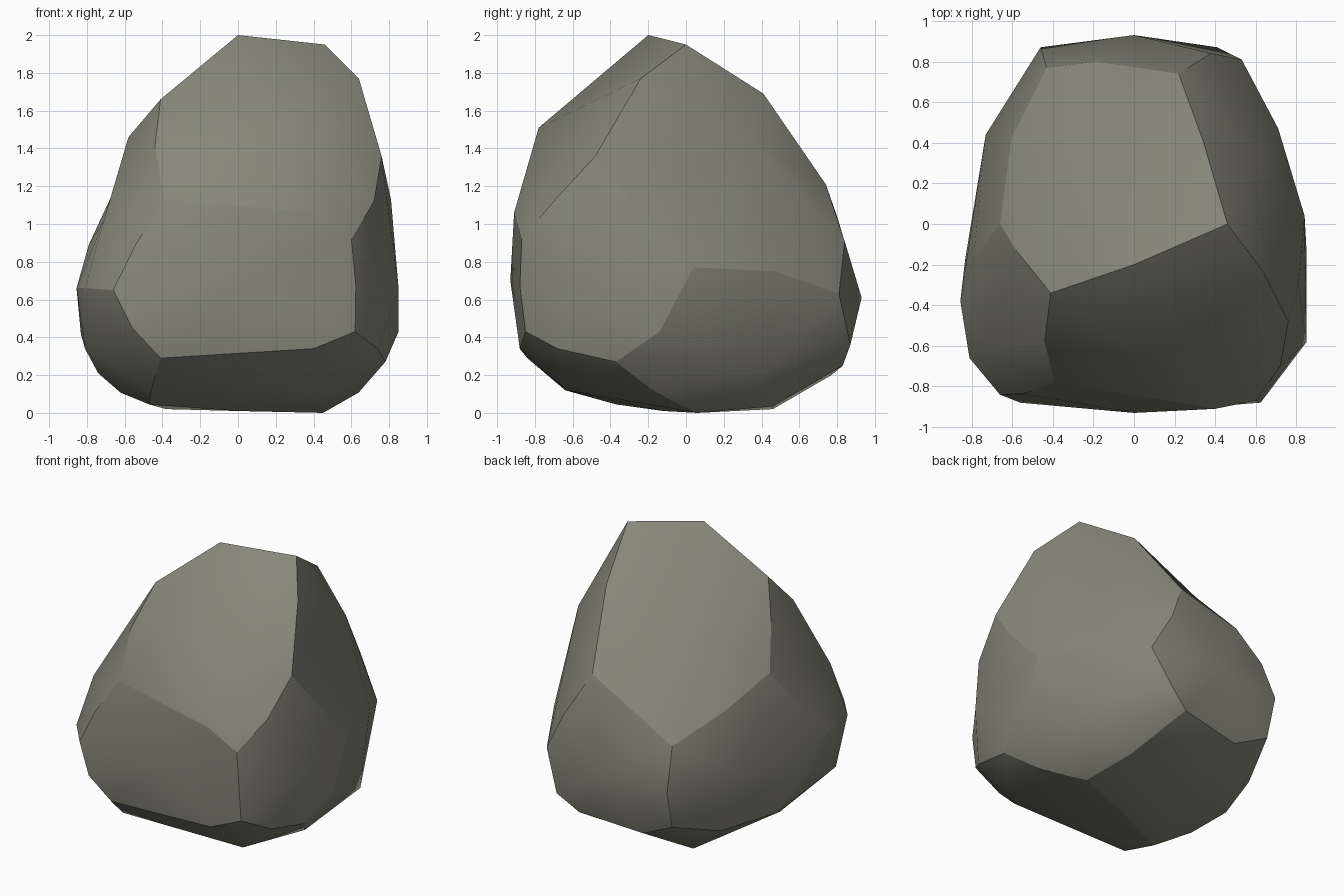
import bpy
import bmesh
from mathutils import Vector

default_cube = bpy.data.objects.get("Cube")
if default_cube:
    bpy.data.objects.remove(default_cube, do_unlink=True)

# Corners where three facets of the boulder meet
corners = {
    "C": (-.41, -.34, 1.66), "B": (.46, 0, 1.95), "E": (.76, -.48, 1.36),
    "H": (.6, -.87, .92), "G": (-.39, -.78, 1.13), "M": (-.66, -.84, .65),
    "L": (-.41, -.84, .29), "J": (.62, -.85, .43), "Q": (.78, -.37, .27),
    "P": (.84, .04, .77), "R": (.53, .81, .63), "S": (.22, .74, 1.21),
    "T": (-.43, .77, .88), "U": (-.66, 0, 1.17), "V": (-.855, -.38, .66),
    "W": (.26, .83, .25), "X": (.45, .06, 0), "Y": (-.47, -.37, .045),
    "Z": (-.45, .8, .32), "K": (-.74, .04, .21),
}

# Twelve five-sided facets, each a loop of corners
facets = {
    "front_top": "CBEHG", "front": "GHJLM", "right_front": "EPQJH",
    "right_upper": "BSRPE", "right_low": "PRWXQ",
    "back_top": "CUTSB", "back": "STZWR", "left_front": "CGMVU",
    "left_back": "UVKZT", "left_low": "MLYKV", "underside": "WZKYX",
    "front_under": "XYLJQ",
}

# Irregular bulges: facet middles and ridge middles that break the even swelling
facet_middle = {
    "front_top": (.22, -.78, 1.51), "front": (0, -.93, .7), "back": (0, .93, .61),
    "right_front": (.85, -.58, .66), "right_upper": (.61, .34, 1.44),
    "right_low": (.69, .39, .21), "left_front": (-.71, -.61, 1.02),
    "left_back": (-.73, .44, .63), "left_low": (-.81, -.53, .34),
    "underside": (-.38, .46, .02), "front_under": (.48, -.63, .12),
}
ridge_middle = {
    "BC": (0, -.2, 2), "BE": (.64, -.24, 1.77), "EP": (.81, -.3, 1.13),
    "EH": (.72, -.7, 1.12), "GH": (.4, -.91, 1.06), "JL": (.4, -.88, .34),
    "LM": (-.56, -.88, .45), "MV": (-.81, -.66, .66), "CG": (-.44, -.58, 1.41),
    "CU": (-.58, -.13, 1.46), "UV": (-.79, -.17, .89), "JQ": (.74, -.68, .34),
    "PQ": (.85, -.14, .43), "PR": (.71, .47, .75), "RS": (.38, .84, .91),
    "RW": (.41, .87, .36), "ST": (-.19, .8, 1.04), "BS": (.34, .41, 1.69),
    "TZ": (-.46, .87, .59), "WZ": (-.2, .77, .2), "XY": (0, -.12, .01),
    "WX": (.41, .46, .035), "LY": (-.46, -.64, .12), "KZ": (-.59, .45, .2),
}

EDGE_SWELL = 0.1
FACE_SWELL = 0.15
CORE = Vector((0, 0, .85))

bm = bmesh.new()
corner_verts = {name: bm.verts.new(co) for name, co in corners.items()}
edge_verts = {}


def ridge_vert(a, b):
    """Shared vertex halfway along a ridge, pushed out from the core."""
    key = "".join(sorted(a + b))
    if key not in edge_verts:
        start, end = Vector(corners[a]), Vector(corners[b])
        middle = (start + end) / 2
        swell = EDGE_SWELL * (end - start).length_squared
        middle += (middle - CORE).normalized() * swell
        edge_verts[key] = bm.verts.new(ridge_middle.get(key, middle))
    return edge_verts[key]


def facet_center(name, loop):
    """Middle of a facet, raised along its normal in proportion to its area."""
    if name in facet_middle:
        return Vector(facet_middle[name])
    points = [Vector(corners[c]) for c in loop]
    mean = sum(points, Vector()) / len(points)
    area = Vector()
    for p, q in zip(points, points[1:] + points[:1]):
        area += (p - mean).cross(q - mean) / 2
    if area.dot(mean - CORE) < 0:
        area.negate()
    return mean + area * FACE_SWELL


# Fill every facet with a fan of quads round its middle
for name, loop in facets.items():
    center = bm.verts.new(facet_center(name, loop))
    for i, corner in enumerate(loop):
        before = ridge_vert(loop[i - 1], corner)
        after = ridge_vert(corner, loop[(i + 1) % len(loop)])
        face = bm.faces.new((center, before, corner_verts[corner], after))
        face.smooth = True

bmesh.ops.recalc_face_normals(bm, faces=bm.faces)

# Keep the ridges between facets sharp, the facets themselves smooth
ridge_ends = set(corner_verts.values())
for edge in bm.edges:
    edge.smooth = not ridge_ends.intersection(edge.verts)

# Stone material
stone = bpy.data.materials.new("grey_green_stone")
stone.use_nodes = True
stone_color = (.24, .24, .19, 1)
stone.diffuse_color = stone_color
stone.node_tree.nodes["Principled BSDF"].inputs["Base Color"].default_value = stone_color

mesh = bpy.data.meshes.new("boulder")
bm.to_mesh(mesh)
bm.free()
mesh.materials.append(stone)
boulder = bpy.data.objects.new("boulder", mesh)
bpy.context.collection.objects.link(boulder)
